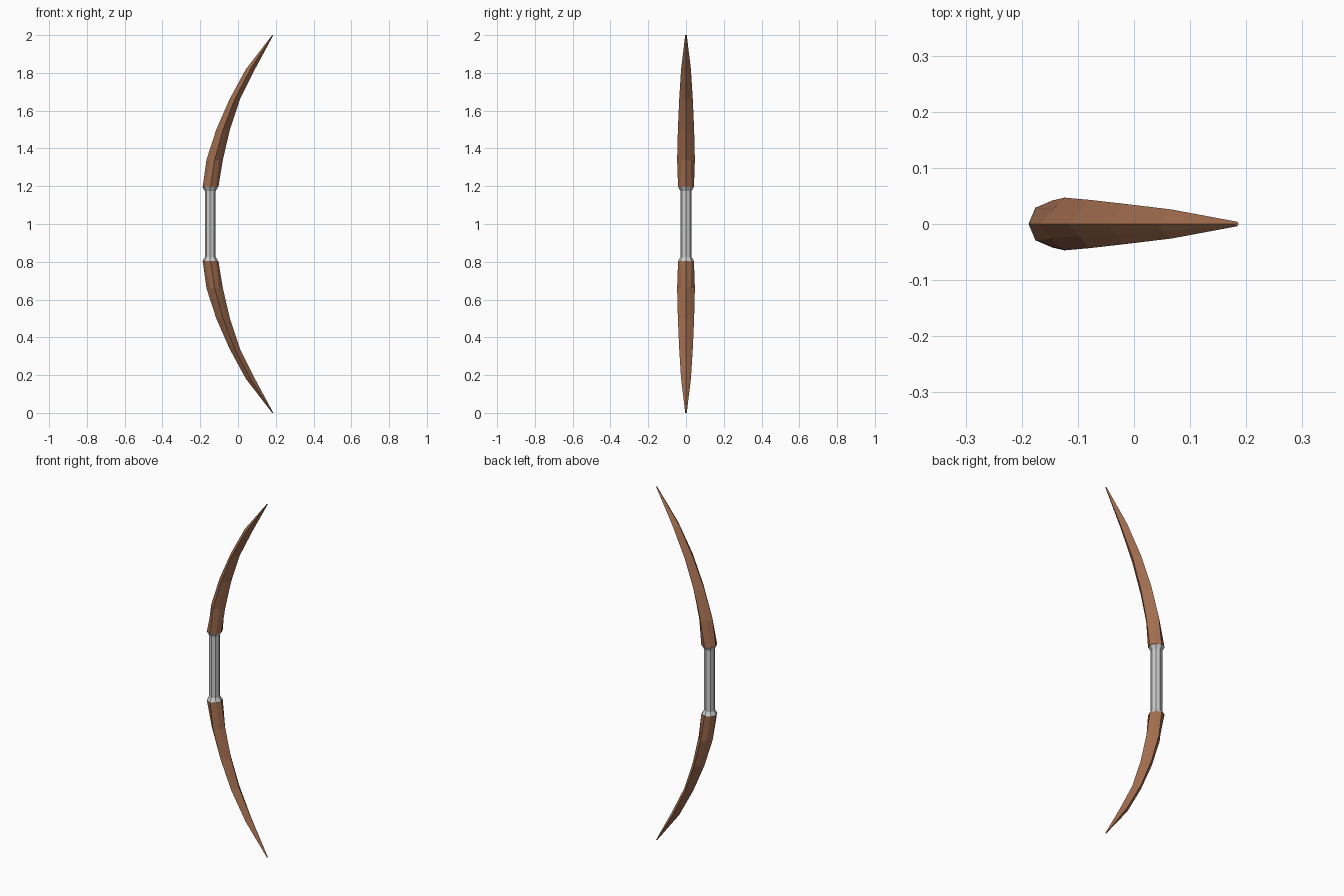
import bpy, math

if "Cube" in bpy.data.objects:
    bpy.data.objects.remove(bpy.data.objects["Cube"])

wood = bpy.data.materials.new("wood")
wood.diffuse_color = (0.36, 0.155, 0.08, 1)
wood.use_nodes = True
wood.node_tree.nodes["Principled BSDF"].inputs["Base Color"].default_value = wood.diffuse_color


def ring(cx, z, rx, ry, d):
    # eight-sided section; d sets how rounded (0.707) or diamond-like (0.5) it is
    pts = []
    for i in range(8):
        a = i * math.pi / 4
        k = 1 if i % 2 == 0 else d / math.sqrt(0.5)
        pts.append((cx + rx * k * math.cos(a), ry * k * math.sin(a), z))
    return pts


def loft(name, rings, mat=None):
    verts = [p for r in rings for p in r]
    faces = [tuple(reversed(range(8)))]
    for r in range(len(rings) - 1):
        for i in range(8):
            j = (i + 1) % 8
            faces.append((r * 8 + i, r * 8 + j, r * 8 + 8 + j, r * 8 + 8 + i))
    n = len(verts)
    faces.append(tuple(range(n - 8, n)))
    me = bpy.data.meshes.new(name)
    me.from_pydata(verts, [], faces)
    ob = bpy.data.objects.new(name, me)
    bpy.context.collection.objects.link(ob)
    if mat:
        me.materials.append(mat)
    return ob


# curved tapering limbs: (height, back x, belly x, half width, roundness)
limb = [(1.195, -0.187, -0.104, 0.042, 0.70),
        (1.34, -0.167, -0.080, 0.047, 0.53),
        (1.50, -0.115, -0.043, 0.043, 0.51),
        (1.66, -0.045, 0.010, 0.036, 0.51),
        (1.82, 0.042, 0.090, 0.026, 0.51),
        (2.0, 0.181, 0.187, 0.004, 0.51)]


def limb_rings(flip):
    out = [ring((a + b) / 2, 2 - z if flip else z, (b - a) / 2, w, d)
           for z, a, b, w, d in limb]
    return out[::-1] if flip else out


loft("upper_limb", limb_rings(False), wood)
loft("lower_limb", limb_rings(True), wood)

# grey grip with flared collars
grip = [(0.805, 0.041), (0.826, 0.029), (1.174, 0.029), (1.195, 0.041)]
loft("grip", [ring(-0.147, z, r, r, 0.707) for z, r in grip])
